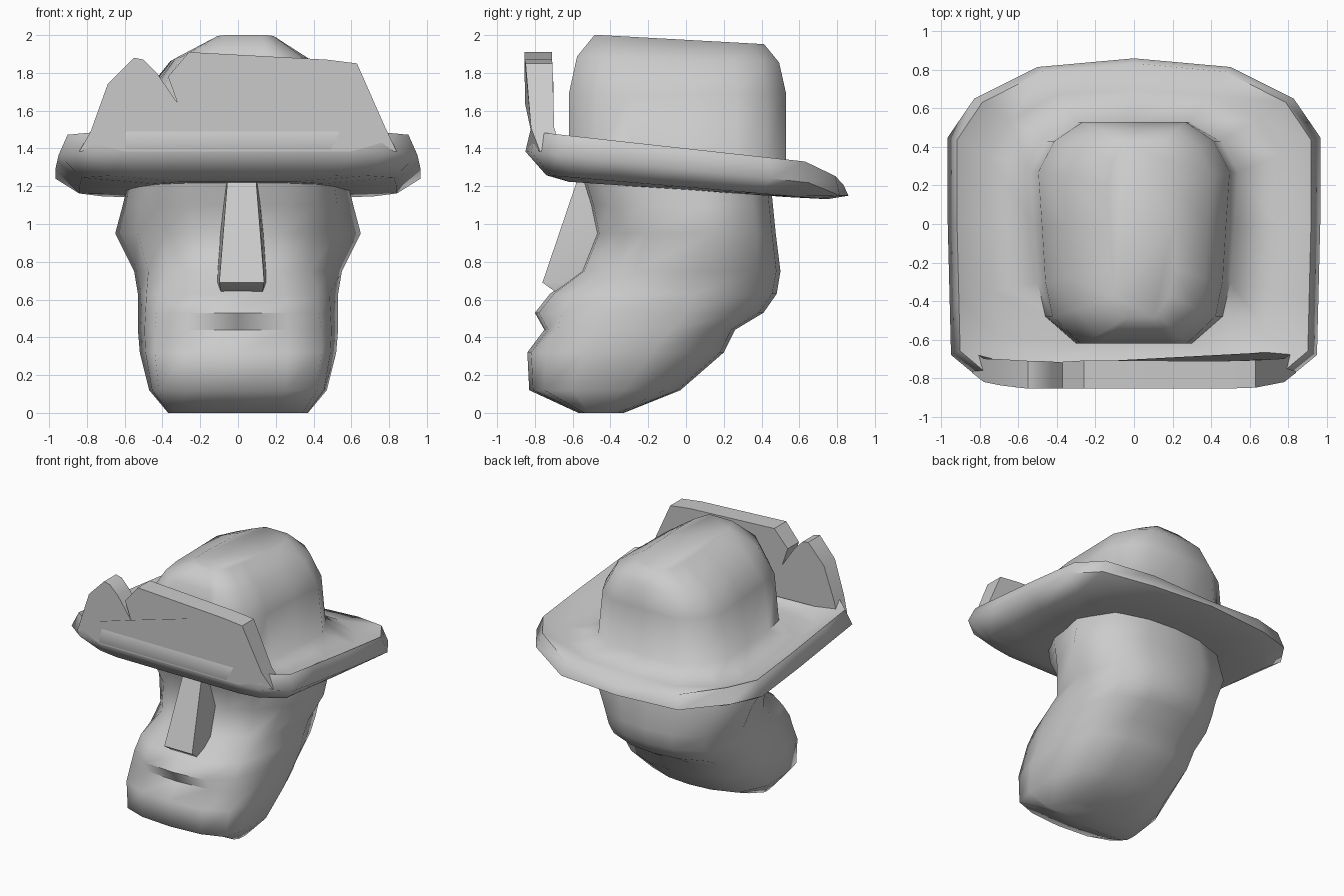
import bpy, bmesh, math

if "Cube" in bpy.data.objects:
    bpy.data.objects.remove(bpy.data.objects["Cube"])


def finish(name, bm, angle):
    bmesh.ops.recalc_face_normals(bm, faces=bm.faces[:])
    me = bpy.data.meshes.new(name)
    bm.to_mesh(me)
    bm.free()
    ob = bpy.data.objects.new(name, me)
    bpy.context.collection.objects.link(ob)
    bpy.ops.object.select_all(action='DESELECT')
    ob.select_set(True)
    bpy.context.view_layer.objects.active = ob
    bpy.ops.object.shade_smooth_by_angle(angle=math.radians(angle))
    return ob


def full(half):
    """Mirror a half ring whose first and last points lie on x = 0."""
    return half + [(-x, y, z) for x, y, z in half[-2:0:-1]]


def loft(name, rings, angle):
    bm = bmesh.new()
    vs = [[bm.verts.new(p) for p in r] for r in rings]
    n = len(vs[0])
    for a, b in zip(vs, vs[1:]):
        for i in range(n):
            j = (i + 1) % n
            bm.faces.new((a[i], a[j], b[j], b[i]))
    bm.faces.new(vs[0])
    bm.faces.new(vs[-1])
    return finish(name, bm, angle)


# Head: stacked sections
# (z, front y, back y, face half width, widest half width, y of widest, corner depth)
sections = [
    (0.00, -.57, -.33, .34, .37, -.44, .13),
    (0.12, -.83, -.03, .42, .47, -.33, .10),
    (0.32, -.84, .20, .44, .52, -.18, .10),
    (0.44, -.75, .26, .44, .53, -.08, .07),
    (0.53, -.80, .41, .43, .53, .00, .12),
    (0.63, -.72, .48, .42, .53, .04, .11),
    (0.75, -.56, .50, .38, .55, .08, .16),
    (0.95, -.48, .475, .39, .65, .12, .13),
    (1.10, -.51, .46, .42, .61, .10, .10),
    (1.30, -.57, .44, .42, .56, .05, .12)]
rings = []
for z, yf, yb, wf, wm, ym, c in sections:
    d = yb - yf
    rings.append(full([
        (0, yf, z), (wf * .6, yf + .02, z), (wf, yf + c * d, z),
        ((wf + wm) / 2 + .01, yf * .55 + ym * .45, z), (wm, ym, z),
        (wm * .78, ym + (yb - ym) * .72, z), (wm * .38, yb - .02 * d, z), (0, yb, z)]))
loft("head", rings, 65)

# Nose: tapering wedge down the middle of the face
nose = []
for z, yf, w in [(.64, -.69, .13), (.69, -.76, .14), (1.22, -.58, .09)]:
    nose.append([(.02 - w, -.45, z), (.02 - w * .85, yf, z),
                 (.02 + w * .85, yf, z), (.02 + w, -.45, z)])
loft("nose", nose, 50)

# Hat: crown and brim outlines share point order, lofted as one shell
crown = [(0, .53), (.29, .53), (.45, .43), (.54, .27), (.52, 0), (.5, -.3),
         (.46, -.48), (.3, -.62), (.2, -.62), (0, -.62)]
brim = [(0, .86), (.5, .815), (.83, .65), (.967, .45), (.967, 0), (.957, -.4),
        (.95, -.68), (.78, -.82), (.6, -.85), (0, -.85)]


def edge(y):
    return 1.4 - .11 * y - 3 * max(0, y - .65) ** 2


def hat_ring(outline, sx, sy, zf):
    return full([(x * sx, y * sy, zf(y * sy)) for x, y in outline])


def shift(ring, dx):
    return [(x + dx, y, z) for x, y, z in ring]


middle = [((a + c) * .5, (b + d) * .5) for (a, b), (c, d) in zip(crown, brim)]
hat = [
    shift(hat_ring(crown, .32, .78, lambda y: 1.975 - .055 * y), .04),
    shift(hat_ring(crown, .70, .93, lambda y: 1.87 - .03 * y), .02),
    hat_ring(crown, .92, 1, lambda y: 1.69),
    hat_ring(crown, 1, 1, lambda y: 1.34),
    hat_ring(middle, 1, 1, lambda y: 1.30 - .07 * y),
    hat_ring(brim, .95, .97, edge),
    hat_ring(brim, 1, 1, lambda y: max(edge(y) - .11, 1.15)),
    hat_ring(brim, .87, .87, lambda y: 1.195 - .085 * y),
    hat_ring(crown, 1, 1, lambda y: 1.18 - .07 * y)]
loft("hat", hat, 80)

# Turned-up front brim with a torn notch
outline = [(-.84, 1.385), (-.78, 1.49), (-.69, 1.74), (-.55, 1.88), (-.50, 1.87),
           (-.43, 1.80), (-.32, 1.64), (-.37, 1.78), (-.26, 1.91), (.47, 1.87),
           (.63, 1.85), (.78, 1.51), (.84, 1.385), (.6, 1.385), (-.6, 1.385)]


def sheet(y, lean):
    # ends wrap back to meet the rounded brim corners
    return [(x, y + lean * (z - 1.385) + max(0, abs(x) - .6) * .17
             + max(0, abs(x) - .78) * .6, z) for x, z in outline]


loft("brim_flap", [sheet(-.85, -.01), sheet(-.735, .05)], 40)
